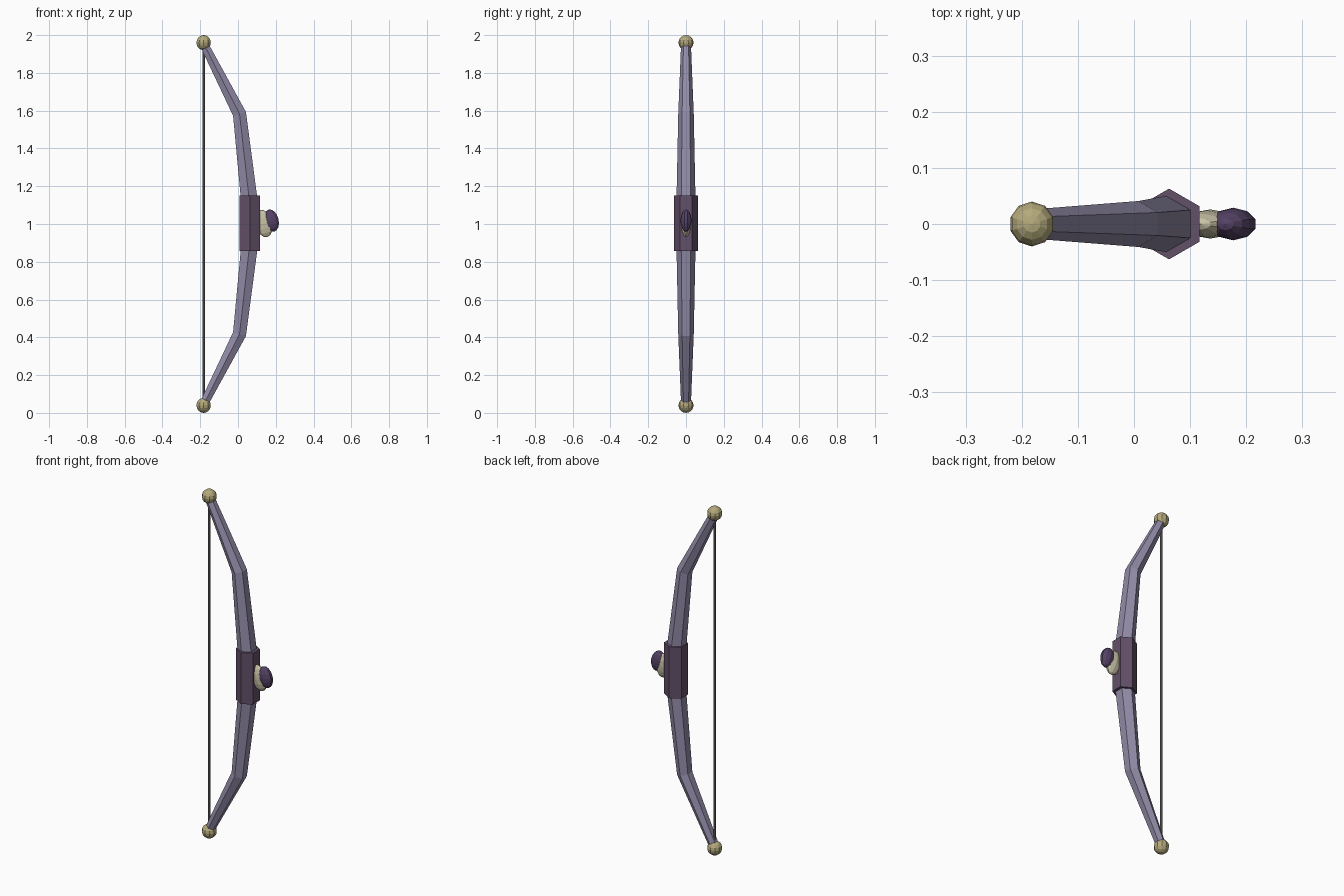
import bpy, bmesh, math
from mathutils import Vector, Matrix

if "Cube" in bpy.data.objects:
    bpy.data.objects.remove(bpy.data.objects["Cube"])

MID = 1.0        # mirror height of the bow
TIP_X = -0.182   # x of string and tip balls


def material(name, rgb):
    m = bpy.data.materials.new(name)
    m.diffuse_color = (*rgb, 1)
    m.use_nodes = True
    m.node_tree.nodes["Principled BSDF"].inputs["Base Color"].default_value = m.diffuse_color
    return m


WOOD = material("grey_purple", (0.29, 0.26, 0.39))
WRAP = material("dark_plum", (0.125, 0.08, 0.14))
GEM = material("violet", (0.09, 0.055, 0.13))
BONE = material("cream", (0.58, 0.54, 0.38))
GOLD = material("gold", (0.46, 0.40, 0.20))
CORD = material("cord_grey", (0.2, 0.2, 0.21))


def finish(name, bm, mat):
    bmesh.ops.recalc_face_normals(bm, faces=bm.faces)
    me = bpy.data.meshes.new(name)
    bm.to_mesh(me)
    bm.free()
    me.materials.append(mat)
    ob = bpy.data.objects.new(name, me)
    bpy.context.collection.objects.link(ob)
    return ob


def ellipsoid(name, centre, radii, tilt, mat, u=10, v=8):
    bm = bmesh.new()
    m = (Matrix.Translation(centre) @ Matrix.Rotation(tilt, 4, 'Y')
         @ Matrix.Diagonal((*radii, 1)))
    bmesh.ops.create_uvsphere(bm, u_segments=u, v_segments=v, radius=1, matrix=m)
    return finish(name, bm, mat)


def prism(name, centre, radius, height, sides, mat):
    bm = bmesh.new()
    m = Matrix.Translation(centre) @ Matrix.Rotation(math.pi / 2, 4, 'Z')
    if sides == 6:  # keep hexagon corners on the y axis
        m = Matrix.Translation(centre)
    ring = [(radius * math.sin(2 * math.pi * i / sides),
             radius * math.cos(2 * math.pi * i / sides)) for i in range(sides)]
    ends = [[bm.verts.new(m @ Vector((x, y, z))) for x, y in ring]
            for z in (-height / 2, height / 2)]
    bm.faces.new(ends[0])
    bm.faces.new(ends[1])
    for i in range(sides):
        j = (i + 1) % sides
        bm.faces.new((ends[0][i], ends[0][j], ends[1][j], ends[1][i]))
    return finish(name, bm, mat)


# Limb: hexagon swept along a bent path, tapering to the tip
def limb(name, side):
    path = [(0.062, 0.10, 0.051), (0.057, 0.15, 0.05),
            (0.008, 0.583, 0.041), (TIP_X, 0.955, 0.026)]
    pts = [Vector((x, 0, z)) for x, z, r in path]
    bm = bmesh.new()
    rings = []
    for k, p in enumerate(pts):
        d = Vector((0, 0, 0))
        if k > 0:
            d += (p - pts[k - 1]).normalized()
        if k < len(pts) - 1:
            d += (pts[k + 1] - p).normalized()
        d.normalize()
        n = Vector((d.z, 0, -d.x))
        r = path[k][2]
        ring = []
        for i in range(6):
            a = math.pi * i / 3
            q = p + n * r * math.sin(a) + Vector((0, r * math.cos(a), 0))
            ring.append(bm.verts.new((q.x, q.y, MID + side * q.z)))
        rings.append(ring)
    for a, b in zip(rings, rings[1:]):
        for i in range(6):
            j = (i + 1) % 6
            bm.faces.new((a[i], a[j], b[j], b[i]))
    bm.faces.new(rings[0])
    bm.faces.new(rings[-1])
    return finish(name, bm, WOOD)


for label, side in (("upper", 1), ("lower", -1)):
    limb(label + "_limb", side)
    ellipsoid(label + "_tip_ball", (TIP_X, 0, MID + side * 0.96),
              (0.04, 0.04, 0.04), 0, GOLD)

# Hexagonal grip and bow string
prism("grip", (0.0625, 0, MID + 0.004), 0.063, 0.294, 6, WRAP)
prism("string", (TIP_X, 0, MID), 0.006, 1.9, 8, CORD)

# Ornament on the front of the grip
ellipsoid("ornament_base", (0.136, 0, 1.003), (0.048, 0.026, 0.074), -0.25, BONE)
ellipsoid("ornament_gem", (0.177, 0, 1.018), (0.04, 0.029, 0.06), -0.25, GEM)
